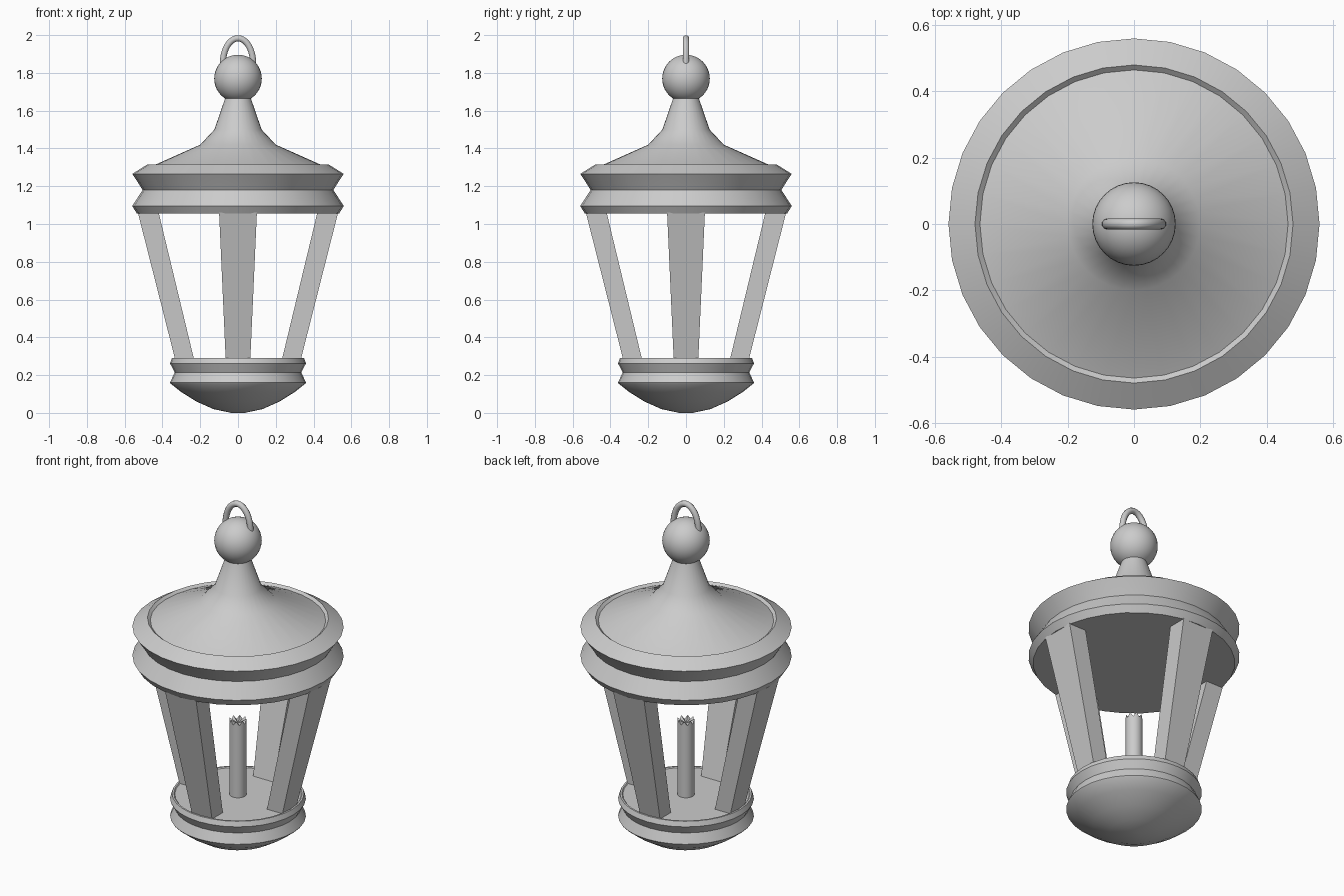
import bpy, bmesh
from math import sin, cos, pi, radians

cube = bpy.data.objects.get("Cube")
if cube:
    bpy.data.objects.remove(cube, do_unlink=True)

metal = bpy.data.materials.new("pale_grey")
metal.use_nodes = True
GREY = (0.6, 0.6, 0.6, 1)
metal.diffuse_color = GREY
metal.node_tree.nodes["Principled BSDF"].inputs["Base Color"].default_value = GREY


def finish(bm, name, smooth=True):
    """Turn a bmesh into a named, coloured, shaded object."""
    bmesh.ops.recalc_face_normals(bm, faces=bm.faces)
    mesh = bpy.data.meshes.new(name)
    bm.to_mesh(mesh)
    bm.free()
    mesh.materials.append(metal)
    obj = bpy.data.objects.new(name, mesh)
    bpy.context.collection.objects.link(obj)
    if smooth:
        bpy.ops.object.select_all(action='DESELECT')
        obj.select_set(True)
        bpy.context.view_layer.objects.active = obj
        bpy.ops.object.shade_smooth_by_angle(angle=radians(30))
    return obj


def lathe(name, profile, sides=32):
    """Spin a (radius, height) profile around z, with flat end caps."""
    bm = bmesh.new()
    rings = [[bm.verts.new((r * cos(2 * pi * i / sides), r * sin(2 * pi * i / sides), z))
              for i in range(sides)] for r, z in profile]
    for low, high in zip(rings, rings[1:]):
        for i in range(sides):
            j = (i + 1) % sides
            bm.faces.new((low[i], low[j], high[j], high[i]))
    bm.faces.new(rings[0])
    bm.faces.new(rings[-1])
    return finish(bm, name)


# Domed base with a grooved rim and flat floor
lathe("base", [(0.035, 0), (0.13, 0.02), (0.22, 0.06), (0.3, 0.11), (0.357, 0.155),
               (0.36, 0.16), (0.335, 0.215), (0.36, 0.262), (0.35, 0.29), (0.34, 0.29),
               (0.335, 0.285)])

# Roof: double rim, shallow cone and flared neck
lathe("roof", [(0.535, 1.055), (0.56, 1.095), (0.505, 1.18), (0.53, 1.22), (0.56, 1.265),
               (0.48, 1.315), (0.465, 1.302), (0.2, 1.42), (0.125, 1.5), (0.07, 1.66),
               (0.06, 1.69)])

# Ball finial
bm = bmesh.new()
bmesh.ops.create_uvsphere(bm, u_segments=32, v_segments=20, radius=0.126)
bmesh.ops.translate(bm, verts=bm.verts, vec=(0, 0, 1.77))
finish(bm, "ball_finial")

# Four tapered, outward leaning posts
for k, side in enumerate(("left", "back", "right", "front")):
    bm = bmesh.new()
    ends = []
    for z, inner, outer, half in ((0.28, 0.232, 0.332, 0.065), (1.06, 0.42, 0.53, 0.1)):
        ends.append([bm.verts.new((x * cos(k * pi / 2) - y * sin(k * pi / 2),
                                   x * sin(k * pi / 2) + y * cos(k * pi / 2), z))
                     for x, y in ((inner, -half), (outer, -half), (outer, half), (inner, half))])
    for i in range(4):
        j = (i + 1) % 4
        bm.faces.new((ends[0][i], ends[0][j], ends[1][j], ends[1][i]))
    for end in ends:
        bm.faces.new(end)
    finish(bm, side + "_post", smooth=False)

# Candle with a jagged crown around a sunken middle
bm = bmesh.new()
N = 16
foot, crown = [], []
for i in range(N):
    x, y = 0.045 * cos(2 * pi * i / N), 0.045 * sin(2 * pi * i / N)
    foot.append(bm.verts.new((x, y, 0.28)))
    crown.append(bm.verts.new((x, y, 0.73 if i % 2 else 0.705)))
middle = bm.verts.new((0, 0, 0.7))
for i in range(N):
    j = (i + 1) % N
    bm.faces.new((foot[i], foot[j], crown[j], crown[i]))
    bm.faces.new((crown[i], crown[j], middle))
bm.faces.new(foot)
finish(bm, "candle")

# Hanging loop, a round tube swept along an arch
curve = bpy.data.curves.new("hanging_loop", 'CURVE')
curve.dimensions = '3D'
curve.bevel_depth = 0.017
curve.bevel_resolution = 3
curve.use_fill_caps = True
arch = curve.splines.new('POLY')
STEPS = 20
arch.points.add(STEPS)
for i, point in enumerate(arch.points):
    a = pi * i / STEPS
    point.co = (0.08 * cos(a), 0, 1.85 + 0.133 * sin(a), 1)
arch.use_smooth = True
curve.materials.append(metal)
loop = bpy.data.objects.new("hanging_loop", curve)
bpy.context.collection.objects.link(loop)
bpy.ops.object.select_all(action='DESELECT')
loop.select_set(True)
bpy.context.view_layer.objects.active = loop
bpy.ops.object.convert(target='MESH')
